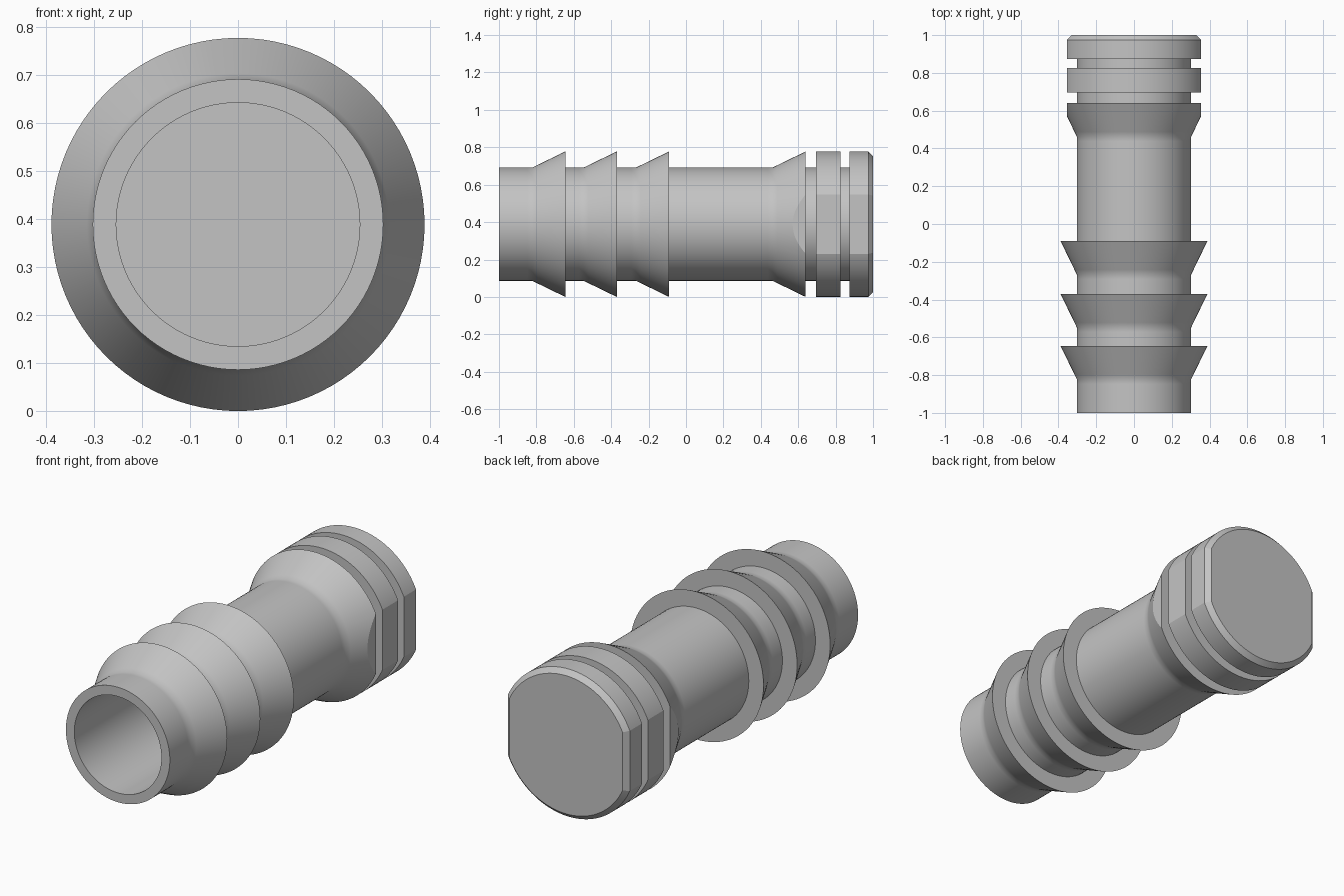
import bpy, bmesh
from math import sin, cos, tau, radians

cube = bpy.data.objects.get("Cube")
if cube:
    bpy.data.objects.remove(cube)

SEGMENTS = 96
BIG, TUBE, BORE = 0.389, 0.303, 0.254   # rim, tube and bore radii
AXIS_Z = BIG
FLAT_X, CHAMFER, SOFT = 0.355, 0.025, 0.025


def barb(start, tip):
    """Cone rising from the tube, with tight loops that soften its foot."""
    rise = (BIG - TUBE) * SOFT / (tip - start)
    return [(TUBE, start - SOFT), (TUBE, start), (TUBE + rise, start + SOFT),
            (BIG, tip), (TUBE, tip)]


def ring(start, end):
    """Square-edged collar between two grooves."""
    return [(TUBE, start), (BIG, start), (BIG, end), (TUBE, end)]


# Profile of radius and y, from the bore's floor out along the whole body
profile = [(BORE, 0.87), (BORE, -1.0), (TUBE, -1.0)]
for tip in (-0.645, -0.37, -0.09, 0.64):
    profile += barb(tip - 0.177, tip)
profile += ring(0.695, 0.825)
profile += [(TUBE, 0.873), (BIG, 0.873), (BIG, 1 - CHAMFER), (BIG - CHAMFER, 1.0)]

# Lathe the profile and cap both ends
bm = bmesh.new()
loops = []
for radius, y in profile:
    loops.append([bm.verts.new((radius * cos(tau * i / SEGMENTS), y,
                                AXIS_Z + radius * sin(tau * i / SEGMENTS)))
                  for i in range(SEGMENTS)])
for a, b in zip(loops, loops[1:]):
    for i in range(SEGMENTS):
        j = (i + 1) % SEGMENTS
        bm.faces.new((a[i], a[j], b[j], b[i]))
bm.faces.new(loops[0])
bm.faces.new(loops[-1])


# Slice the head's two flats, then the chamfers at their outer ends
def slice_head(point, normal):
    faces = [f for f in bm.faces if f.calc_center_median().y > 0.47]
    geom = faces + list({e for f in faces for e in f.edges}) \
                 + list({v for f in faces for v in f.verts})
    bmesh.ops.bisect_plane(bm, geom=geom, dist=1e-6, plane_co=point,
                           plane_no=normal, clear_outer=True)
    rim = [e for e in bm.edges if e.is_boundary]
    return bmesh.ops.holes_fill(bm, edges=rim, sides=0)["faces"]


for side in (1, -1):
    slice_head((side * FLAT_X, 0, AXIS_Z), (side, 0, 0))
    slice_head((side * FLAT_X, 1 - CHAMFER, AXIS_Z), (side, 1, 0))

# Smooth shading with crisp rims and crisp borders round the flats
bmesh.ops.recalc_face_normals(bm, faces=bm.faces)
for face in bm.faces:
    face.smooth = True
for edge in bm.edges:
    if edge.calc_face_angle(0) > radians(30):
        edge.smooth = False
for face in bm.faces:
    n, c = face.normal, face.calc_center_median()
    on_flat = abs(n.x) > 0.9999 and abs(abs(c.x) - FLAT_X) < 0.001
    on_chamfer = abs(abs(n.x) - n.y) < 0.001 and abs(n.z) < 0.001 and c.y > 0.97
    if on_flat or on_chamfer:
        for edge in face.edges:
            edge.smooth = False

mesh = bpy.data.meshes.new("barbed_plug")
bm.to_mesh(mesh)
bm.free()

# Plain grey material
grey = bpy.data.materials.new("plain grey")
grey.use_nodes = True
colour = (0.55, 0.55, 0.55, 1)
grey.diffuse_color = colour
grey.node_tree.nodes["Principled BSDF"].inputs["Base Color"].default_value = colour
mesh.materials.append(grey)

bpy.context.collection.objects.link(bpy.data.objects.new("barbed_plug", mesh))
